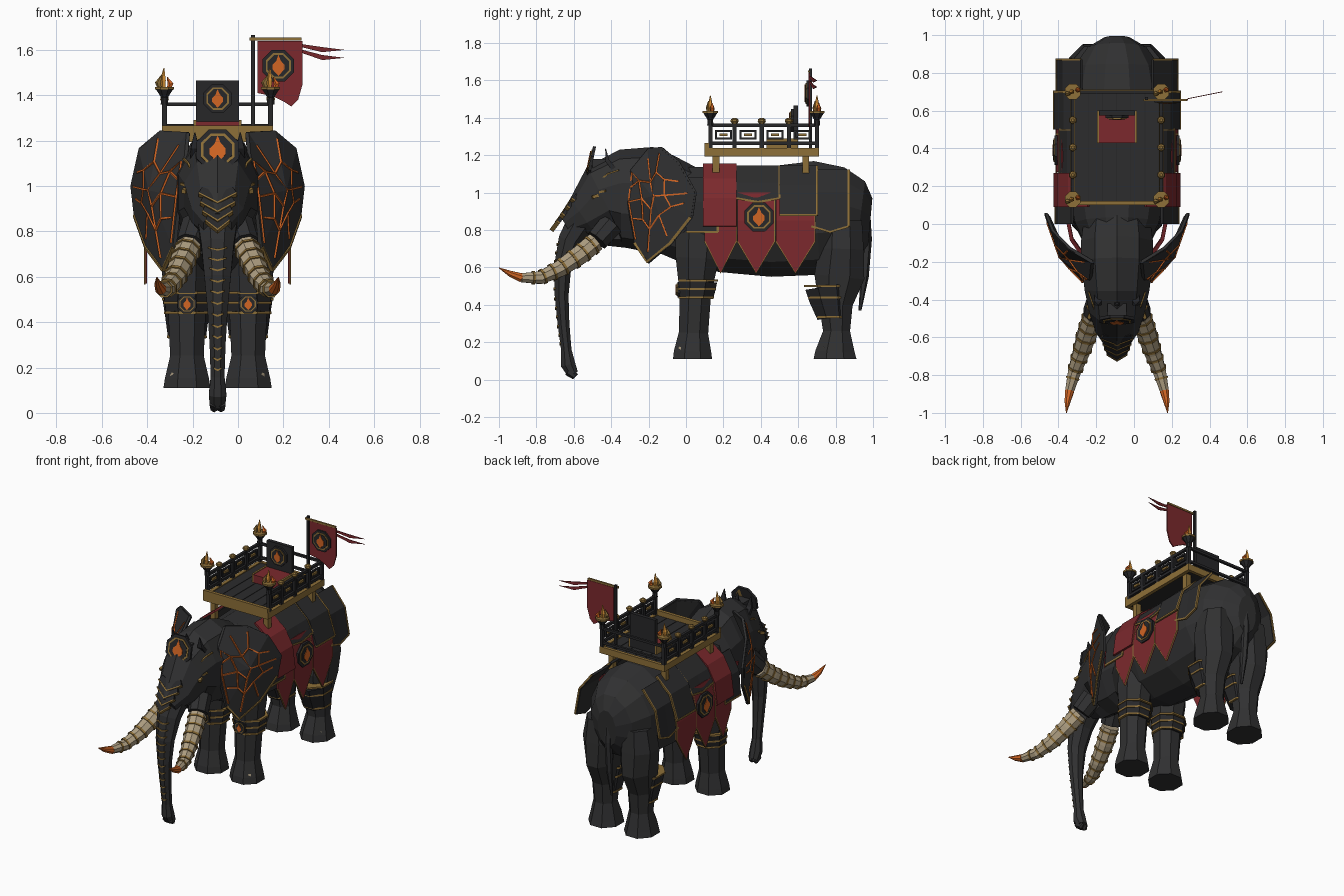
import bpy, bmesh, math
from mathutils import Vector, Matrix

cube = bpy.data.objects.get("Cube")
if cube:
    bpy.data.objects.remove(cube)
CX = -0.09   # centre plane of the animal
SIDES = (("left", 1), ("right", -1))


def material(name, *rgb):
    m = bpy.data.materials.new(name)
    m.use_nodes = True
    m.diffuse_color = (*rgb, 1)
    m.node_tree.nodes["Principled BSDF"].inputs["Base Color"].default_value = (*rgb, 1)
    return m


HIDE = material("charcoal hide", .03, .03, .031)
DARK = material("black iron", .02, .02, .022)
PLATE = material("armour grey", .025, .025, .026)
GOLD = material("old gold", .27, .16, .04)
RED = material("crimson cloth", .2, .022, .026)
IVORY = material("ivory", .42, .34, .22)
EMBER = material("ember orange", .64, .13, .017)
FLAME = material("flame yellow", .7, .3, .04)


def mesh(name, verts, faces, mat, thick=0):
    bm = bmesh.new()
    vs = [bm.verts.new(v) for v in verts]
    for f in faces:
        bm.faces.new([vs[i] for i in f])
    bmesh.ops.recalc_face_normals(bm, faces=bm.faces)
    me = bpy.data.meshes.new(name)
    bm.to_mesh(me)
    bm.free()
    me.materials.append(mat)
    ob = bpy.data.objects.new(name, me)
    bpy.context.collection.objects.link(ob)
    if thick:
        mod = ob.modifiers.new("thickness", 'SOLIDIFY')
        mod.thickness, mod.offset = thick, 0


def tube(name, path, mat, n=8):
    """Loft elliptical rings; each path item is (x from centre, y, z, rx, other radius)."""
    pts = [Vector((CX + p[0], p[1], p[2])) for p in path]
    verts, faces = [], []
    for i, p in enumerate(path):
        t = (pts[min(i + 1, len(pts) - 1)] - pts[max(i - 1, 0)]).normalized()
        ref = Vector((0, 0, 1)) if abs(t.x) > .9 else Vector((1, 0, 0))
        a = (ref - t * t.dot(ref)).normalized()
        b = t.cross(a)
        for k in range(n):
            ang = 2 * math.pi * (k + .5) / n
            verts.append(pts[i] + a * p[3] * math.cos(ang) + b * p[-1] * math.sin(ang))
    for i in range(len(path) - 1):
        for k in range(n):
            j, q = i * n + k, i * n + (k + 1) % n
            faces.append((j, q, q + n, j + n))
    faces += [tuple(range(n)), tuple(range(len(verts) - n, len(verts)))]
    mesh(name, verts, faces, mat)


def wire(name, pts, r, mat):
    tube(name, [(*p, r) for p in pts], mat, 4)


def flat(name, pts, loc, normal, thick, mat):
    """Extruded 2D outline facing along normal."""
    rot = Vector(normal).to_track_quat('Z', 'Y').to_matrix().to_4x4()
    m = Matrix.Translation((CX + loc[0], loc[1], loc[2])) @ rot
    n = len(pts)
    verts = [m @ Vector((*p, h)) for h in (0, thick) for p in pts]
    faces = [tuple(range(n)), tuple(range(n, 2 * n))]
    faces += [(i, (i + 1) % n, n + (i + 1) % n, n + i) for i in range(n)]
    mesh(name, verts, faces, mat)


def disc(r, n=8):
    return [(r * math.cos((k + .5) * math.tau / n), r * math.sin((k + .5) * math.tau / n)) for k in range(n)]


def medallion(name, loc, normal, r):
    for part, pts, t, m in (("disc", disc(r), .016, DARK), ("ring", disc(r * .8), .02, GOLD),
                            ("face", disc(r * .68), .023, DARK)):
        flat(f"{name}_{part}", pts, loc, normal, t, m)
    drop = [(0, .64), (.14, .3), (.36, .05), (.36, -.2), (0, -.6), (-.36, -.2), (-.36, .05), (-.14, .25)]
    flat(name + "_flame", [(x * r, y * r) for x, y in drop], loc, normal, .026, EMBER)


def box(name, x0, x1, y0, y1, z0, z1, mat):
    flat(name, [(x0, z0), (x1, z0), (x1, z1), (x0, z1)], (0, y1, 0), (0, -1, 0), y1 - y0, mat)


def flank(z, off):
    """Half width of the torso at a height."""
    k = max(0, (z - .85) / .32)
    return .275 * math.sqrt(max(.05, 1 - k * k)) + off


def drape(name, y0, y1, zs, point, off, mat, trim):
    """Cloth or armour sheet over both flanks with a pointed lower edge, trimmed below and behind."""
    for side, s in SIDES:
        rel = []
        for i, z in enumerate(zs):
            dz = point if i == len(zs) - 1 else 0
            rel += [(s * flank(z, off), y, z - d) for y, d in ((y0, 0), ((y0 + y1) / 2, dz), (y1, 0))]
        faces = [(r * 3 + c, r * 3 + c + 1, r * 3 + c + 4, r * 3 + c + 3)
                 for r in range(len(zs) - 1) for c in (0, 1)]
        mesh(f"{side}_{name}", [(CX + x, y, z) for x, y, z in rel], faces, mat, .014)
        if trim:
            wire(f"{side}_{name}_trim", [(x + s * .004, y, z) for x, y, z in rel[-3:]], trim, GOLD)
            wire(f"{side}_{name}_rear_trim", [(x + s * .004, y, z) for x, y, z in rel[2::3]], trim, GOLD)


# Torso, head, trunk and tail
torso = [(-.12, .9, .17, .23), (0, .885, .23, .265), (.2, .855, .27, .29), (.45, .845, .28, .305),
         (.7, .865, .27, .315), (.83, .865, .235, .28), (.93, .85, .16, .22), (.985, .845, .07, .13)]
tube("torso", [(0, *p) for p in torso], HIDE, 12)
head = [(.04, .93, .18, .2), (-.1, .95, .2, .25), (-.2, .965, .2, .28), (-.35, .97, .18, .26),
        (-.44, .96, .155, .2), (-.55, .87, .12, .12), (-.64, .82, .065, .07)]
tube("head", [(0, *p) for p in head], HIDE, 10)
trunk = [(-.54, .87, .1, .09), (-.62, .74, .078, .07), (-.66, .6, .063, .05), (-.665, .45, .048, .04),
         (-.655, .3, .038, .034), (-.64, .16, .033, .03), (-.63, .08, .042, .042), (-.605, .03, .036, .032)]
tube("trunk", [(0, *p) for p in trunk], HIDE, 8)
for side, s in SIDES:
    tube(side + "_trunk_lip", [(s * .015, -.63, .045, .024), (s * .015, -.6, .02, .018), (s * .012, -.585, .035, .01)], HIDE, 6)
tube("lower_jaw", [(0, -.3, .8, .1), (0, -.42, .78, .065), (0, -.5, .78, .03)], HIDE, 6)
tube("tail", [(0, .955, .9, .03), (0, .97, .75, .024), (0, .955, .55, .022), (0, .93, .37, .008)], HIDE, 6)
for i, (a, b) in enumerate(zip(trunk[1:5], trunk[2:6])):
    for j in (.15, .48, .8):
        y, z, rx, ry = (u + (v - u) * j for u, v in zip(a, b))
        w = rx * .55
        flat(f"trunk_band_{i}_{j}", [(-w, .006), (0, -.004), (w, .006), (w, .013), (0, .004), (-w, .013)],
             (0, y - ry * .92 + .008, z), (0, -1, 0), .013, GOLD)

# Face armour
medallion("forehead_medallion", (0, -.5, 1.155), (0, -.97, .2), .1)
box("forehead_mount", -.05, .05, -.5, -.42, 1.1, 1.18, HIDE)
for x in (-.1, 0, .1):
    tube(f"crown_spike_{x}", [(x, -.38, 1.12, .03, .02), (x, -.42, 1.17, .025, .015), (x, -.43, 1.235, .003)], DARK, 4)
wire("brow_trim", [(-.16, -.43, 1.01), (-.1, -.535, .985), (-.05, -.575, .985), (0, -.6, .965),
                   (.05, -.575, .985), (.1, -.535, .985), (.16, -.43, 1.01)], .008, GOLD)
for i, w in enumerate((.085, .078, .068, .055)):
    z = .94 - .04 * i
    y = -.575 - (.985 - z) * .68
    chevron = [(0, -.035), (w, .02), (w * .8, .055), (0, .025), (-w * .8, .055), (-w, .02)]
    flat(f"face_plate_{i}", chevron, (0, y, z), (0, -.8, .6), .02, DARK)
    flat(f"face_trim_{i}", [(0, -.038), (w, .017), (w, .025), (0, -.028), (-w, .025), (-w, .017)],
         (0, y, z), (0, -.8, .6), .024, GOLD)

# Ears, cracks, tusks
ear = [Vector(p) for p in ((.13, -.2, 1.23), (.25, -.13, 1.235), (.34, -.04, 1.16), (.375, .05, 1.0), (.36, .03, .87),
                           (.31, -.08, .73), (.235, -.2, .63), (.19, -.27, .73), (.165, -.31, .95), (.14, -.29, 1.12))]
hub = Vector((.295, -.175, .98))
cracks = [[(1, .9), (1, .5), (2, .5), (2.5, .8)], [(1, .5), (0, .3), (9, .6), (8.5, .9)],
          [(2, .5), (3, .3), (4, .5), (3.5, .8)], [(4, .5), (5, .4), (5, .85)], [(5, .4), (6, .5), (6, .85)],
          [(6, .5), (7, .5), (7.5, .85)], [(0, .3), (3, .05), (3, .3)], [(7, .5), (8, .4), (9, .6)],
          [(3, .05), (6, .2), (6, .5)], [(0, .3), (0, .8)], [(3, .3), (3, .85)], [(8, .4), (6, .2)],
          [(9, .6), (9, .92), (8, .92), (7, .92)], [(8, .4), (8, .92)]]
tusk = [(.125, -.485, .735, .056), (.155, -.57, .665, .055), (.19, -.68, .59, .047),
        (.225, -.78, .545, .037), (.25, -.88, .545, .026)]
for side, s in SIDES:
    n = len(ear)
    mesh(side + "_ear", [(CX + s * p.x, p.y, p.z) for p in ear + [hub]],
         [(i, (i + 1) % n, n) for i in range(n)], HIDE, .02)
    wire(side + "_ear_rim", [(s * p.x, p.y, p.z) for p in ear + ear[:1]], .011, HIDE)
    wire(side + "_ear_trim", [(s * (p.x + .006), p.y - .006, p.z) for p in ear[4:8]], .01, GOLD)
    for c, crack in enumerate(cracks):
        pts = []
        for i, f in crack:
            edge = ear[int(i)].lerp(ear[(int(i) + 1) % n], i % 1)
            p = hub.lerp(edge, f)
            pts.append((s * (p.x + .008), p.y - .008, p.z))
        wire(f"{side}_ear_crack_{c}", pts, .006, EMBER)
    tube(side + "_tusk_socket", [(s * .09, -.4, .83, .07), (s * .12, -.475, .745, .064)], HIDE, 8)
    tube(side + "_tusk", [(s * p[0], *p[1:]) for p in tusk], IVORY, 8)
    tube(side + "_tusk_tip", [(s * .25, -.88, .545, .026), (s * .262, -.94, .567, .017), (s * .268, -1, .598, .002)], EMBER, 8)
    for i in range(7):
        k = .2 + i * .52
        a, b = tusk[int(k)], tusk[int(k) + 1]
        p, q = ([u + (v - u) * (k % 1 + d) for u, v in zip(a, b)] for d in (0, .1))
        tube(f"{side}_tusk_ring_{i}", [(s * v[0], v[1], v[2], v[3] + .006) for v in (p, q)], GOLD, 8)
    wire(side + "_eye", [(s * .14, -.47, .985), (s * .15, -.5, .975)], .013, GOLD)
    wire(side + "_rein", [(s * .26, .02, .98), (s * .24, -.08, .95), (s * .17, -.18, .9)], .014, RED)
    wire(side + "_crown_trim", [(s * .15, -.36, 1.12), (s * .13, -.42, 1.1), (s * .1, -.5, 1.03)], .006, GOLD)

# Legs, bracers and toenails
front_leg = [(.035, .11, .112, .113), (.035, .15, .105, .108), (.04, .25, .08, .085), (.05, .45, .09, .09),
             (.06, .65, .108, .125), (.07, .82, .1, .14)]
rear_leg = [(.797, .11, .112, .124), (.797, .15, .102, .114), (.805, .26, .076, .078), (.8, .4, .088, .098),
            (.82, .55, .11, .145), (.83, .7, .13, .13), (.83, .85, .1, .12)]
front_bracer = [(.055, .44, .1, .097), (.06, .485, .106, .105), (.065, .53, .112, .11)]
rear_bracer = [(.785, .335, .09, .09), (.765, .44, .105, .118), (.755, .5, .115, .128)]
for side, s in SIDES:
    x = s * .135
    for leg, path, bracer in (("front", front_leg, front_bracer), ("rear", rear_leg, rear_bracer)):
        tube(f"{side}_{leg}_leg", [(x, *p) for p in path], HIDE, 8)
        tube(f"{side}_{leg}_bracer", [(x, *p) for p in bracer], DARK, 8)
        for i, (y, z, rx, ry) in enumerate(bracer):
            tube(f"{side}_{leg}_bracer_band_{i}", [(x, y, z - .005, rx + .005, ry + .005),
                                                   (x, y, z + .006, rx + .005, ry + .005)], GOLD, 8)
        flat(f"{side}_{leg}_toenail", disc(.012, 5), (x + s * .06, path[0][0] - .063, .165), (s, -1, .3), .008, IVORY)
    medallion(side + "_knee_medallion", (x, -.03, .48), (0, -1, 0), .045)

# Flank cloths and armour plates
drape("saddle_cloth", .09, .27, (1.15, 1.07, .97, .82), 0, .055, RED, 0)
for i, (a, b) in enumerate(((.1, .27), (.275, .475), (.48, .69))):
    drape(f"pennant_{i}", a, b, (1.0, .85, .74), .17, .042, RED, .005)
drape("shoulder_plate", .0, .17, (1.08, .95, .79), 0, .045, PLATE, .008)
drape("middle_plate", .27, .5, (1.14, 1.05, .97), .02, .045, PLATE, .008)
drape("hip_plate", .5, .7, (1.14, 1.04, .88), 0, .055, PLATE, .008)
drape("rump_plate", .67, .87, (1.12, 1.0, .82), .03, .04, PLATE, .008)
for side, s in SIDES:
    medallion(side + "_flank_medallion", (s * .316, .39, .87), (s, 0, 0), .085)

# Platform on the back
box("platform_deck", -.23, .23, .11, .7, 1.2, 1.225, DARK)
for i in range(6):
    box(f"deck_plank_{i}", -.225 + i * .075, -.154 + i * .075, .12, .69, 1.22, 1.232, PLATE)
for i, (y, top) in enumerate(((.1, 1.266), (.69, 1.238))):
    box(f"cross_beam_{i}", -.245, .245, y, y + .022, 1.194, top, GOLD)
    for side, s in SIDES:
        x, yy = s * .2, (.16, .64)[i]
        box(f"{side}_strut_{i}", x - .018, x + .018, yy - .018, yy + .018, 1.05, 1.2, GOLD)
for z in (1.265, 1.36):
    box(f"back_rail_{z}", -.235, .235, .692, .708, z - .008, z + .008, DARK)
for side, s in SIDES:
    x = s * .234
    box(side + "_side_beam", x - .012, x + .012, .1, .712, 1.194, 1.238, GOLD)
    for z in (1.265, 1.36):
        box(f"{side}_rail_{z}", x - .009, x + .009, .12, .7, z - .009, z + .009, DARK)
    for i, y in enumerate((.13, .26, .405, .55, .7)):
        box(f"{side}_post_{i}", x - .011, x + .011, y - .011, y + .011, 1.22, 1.37, DARK)
        if i in (1, 2, 3):
            tube(f"{side}_knob_{i}", [(x, y, 1.365, .01), (x, y, 1.38, .022), (x, y, 1.392, .02), (x, y, 1.4, .008)], GOLD, 6)
        else:
            tube(f"{side}_brazier_{i}", [(x, y, 1.36, .018), (x, y, 1.39, .016), (x, y, 1.425, .04), (x, y, 1.432, .04)], DARK)
            tube(f"{side}_brazier_rim_{i}", [(x, y, 1.425, .045), (x, y, 1.437, .045)], GOLD)
            for k, (dx, dy, h, m) in enumerate(((-.004, 0, .09, FLAME), (.02, .01, .05, EMBER), (-.02, -.01, .06, GOLD))):
                tube(f"{side}_fire_{i}_{k}", [(x + dx, y + dy, 1.43, .01), (x + dx * 1.4, y + dy, 1.43 + h * .4, .014),
                                              (x + dx * .6, y + dy, 1.43 + h, .002)], m, 5)
        if i < 4:
            yc = y + .071
            for z in (1.29, 1.33):
                box(f"{side}_fret_{i}_{z}", x - .006, x + .006, yc - .045, yc + .045, z - .006, z + .006, DARK)
            box(f"{side}_fret_plate_{i}", x - .009, x + .009, yc - .022, yc + .022, 1.303, 1.317, GOLD)
            for e in (-.04, .04):
                box(f"{side}_fret_end_{i}_{e}", x - .006, x + .006, yc + e - .006, yc + e + .006, 1.29, 1.33, DARK)

# Throne
box("seat_cushion", -.095, .095, .43, .58, 1.23, 1.285, RED)
for side, s in SIDES:
    box(side + "_seat_arm", s * .1 - .006, s * .1 + .006, .43, .6, 1.23, 1.29, GOLD)
box("seat_back", -.095, .095, .575, .6, 1.235, 1.465, DARK)
medallion("seat_medallion", (0, .577, 1.385), (0, -1, 0), .067)

# Banner
box("flag_pole", .148, .164, .657, .673, 1.22, 1.665, DARK)
box("flag_crossbar", .14, .37, .651, .663, 1.642, 1.654, GOLD)
cloth = [(0, .29), (0, .06), (.07, .045), (.12, .02), (.15, 0), (.18, .03), (.2, .1), (.2, .29)]
flat("banner", cloth, (.175, .662, 1.35), (0, -1, 0), .008, RED)
medallion("banner_medallion", (.268, .66, 1.53), (0, -1, 0), .075)
for i, (z, drop) in enumerate(((1.615, -.015), (1.59, -.025))):
    flat(f"streamer_{i}", [(0, .01), (0, -.004), (.09, drop - .01), (.19, drop), (.09, drop + .012)],
         (.373, .665, z), (.2, -1, 0), .004, RED)
